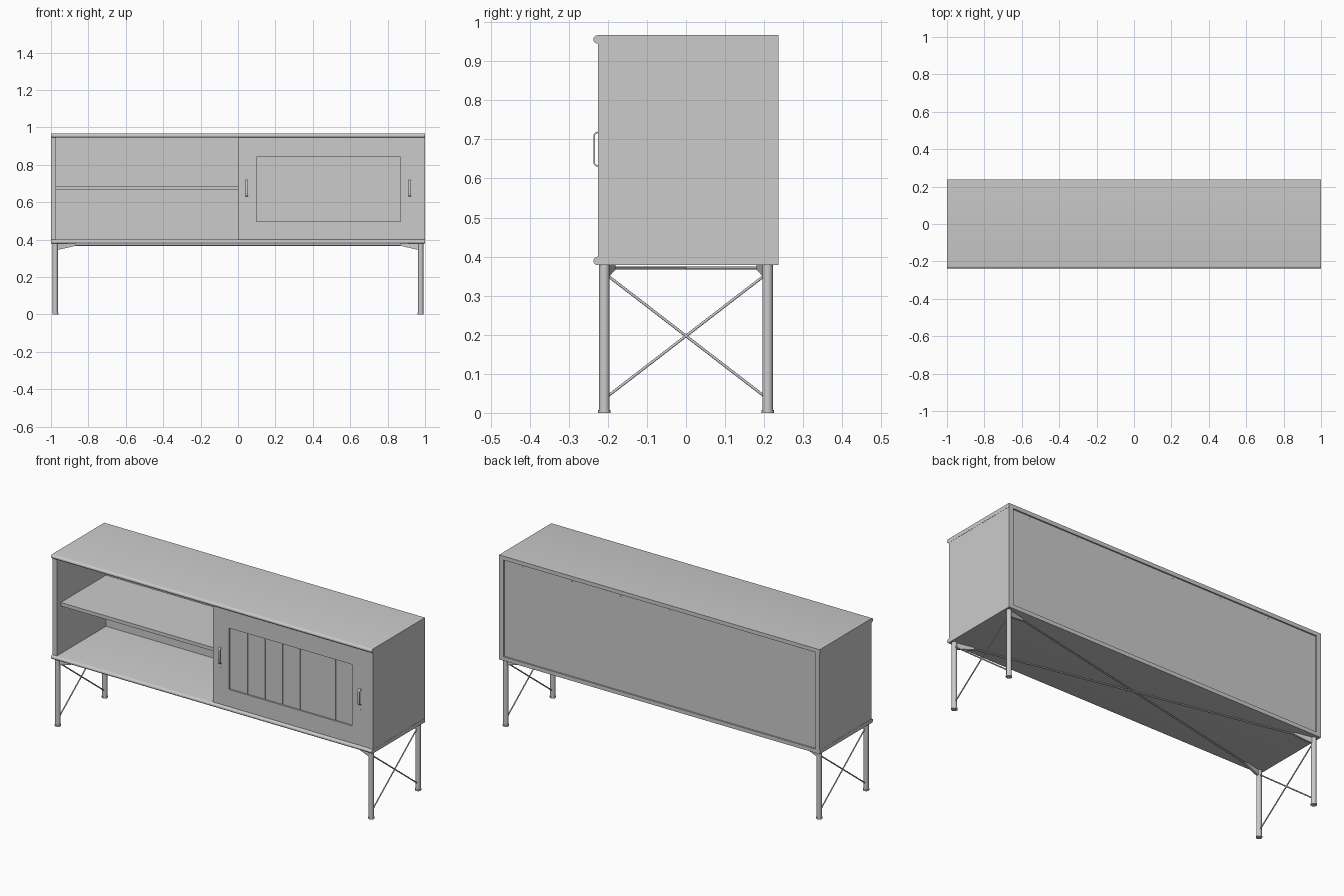
import bpy, bmesh, math
from mathutils import Vector, Matrix

if "Cube" in bpy.data.objects:
    bpy.data.objects.remove(bpy.data.objects["Cube"], do_unlink=True)

grey = bpy.data.materials.new("plain_grey")
grey.use_nodes = True
GREY = (0.6, 0.6, 0.6, 1)
grey.diffuse_color = GREY
grey.node_tree.nodes["Principled BSDF"].inputs["Base Color"].default_value = GREY


def finish(bm, name, smooth=False):
    bmesh.ops.recalc_face_normals(bm, faces=bm.faces)
    me = bpy.data.meshes.new(name)
    bm.to_mesh(me)
    bm.free()
    me.materials.append(grey)
    ob = bpy.data.objects.new(name, me)
    bpy.context.collection.objects.link(ob)
    if smooth:
        bpy.ops.object.select_all(action='DESELECT')
        ob.select_set(True)
        bpy.context.view_layer.objects.active = ob
        bpy.ops.object.shade_smooth_by_angle(angle=math.radians(40))
    return ob


def box(name, x, y, z):
    bm = bmesh.new()
    size = [b - a for a, b in (x, y, z)]
    mid = [(a + b) / 2 for a, b in (x, y, z)]
    bmesh.ops.create_cube(bm, size=1, matrix=Matrix.Translation(mid) @ Matrix.Diagonal((*size, 1)))
    return finish(bm, name)


def rod(name, a, b, r, sides=16):
    a, b = Vector(a), Vector(b)
    d = b - a
    bm = bmesh.new()
    m = Matrix.Translation((a + b) / 2) @ d.to_track_quat('Z', 'Y').to_matrix().to_4x4()
    bmesh.ops.create_cone(bm, cap_ends=True, segments=sides, radius1=r, radius2=r, depth=d.length, matrix=m)
    return finish(bm, name, True)


def extrude(name, pts, along, smooth=False):
    """Closed outline of 3D points, extruded along a vector."""
    bm = bmesh.new()
    face = bm.faces.new([bm.verts.new(p) for p in pts])
    new = bmesh.ops.extrude_face_region(bm, geom=[face])["geom"]
    bmesh.ops.translate(bm, vec=along, verts=[v for v in new if isinstance(v, bmesh.types.BMVert)])
    return finish(bm, name, smooth)


FRONT, BACK = -0.225, 0.237
LOW, HIGH = 0.40, 0.945      # inside of the case
INNER = 0.972                # inner face of the sides


# Top and bottom boards with a rounded front edge
def board(name, z0, z1):
    r = (z1 - z0) / 2
    pts = [(-1, BACK, z0), (-1, BACK, z1)]
    for i in range(9):
        t = math.pi * i / 8
        pts.append((-1, -BACK + r - r * math.sin(t), z0 + r + r * math.cos(t)))
    extrude(name, pts, (2, 0, 0), True)


board("top_board", HIGH, 0.967)
board("bottom_board", 0.378, LOW)

# Case
for s, side in ((1, "left"), (-1, "right")):
    box(side + "_side_panel", sorted((s * INNER, s * 0.999)), (FRONT, BACK), (LOW, HIGH))
box("back_panel", (-INNER, INNER), (0.213, 0.229), (LOW, HIGH))
box("divider", (0.002, 0.027), (-0.19, 0.213), (LOW, HIGH))
box("open_shelf", (-INNER, 0.002), (-0.19, 0.213), (0.668, 0.688))
box("hidden_shelf", (0.027, INNER), (-0.19, 0.213), (0.668, 0.688))

# Nails along the top of the back panel
for i in range(6):
    x = 0.86 - 0.306 * i
    rod("back_nail", (x, 0.228, 0.934), (x, 0.231, 0.934), 0.003, 8)

# Sliding door: frame and planked panel
DOOR = (-0.223, -0.203)
P0, P1, PB, PT = 0.1, 0.868, 0.497, 0.843
box("door_inner_stile", (0, P0), DOOR, (LOW, HIGH))
box("door_outer_stile", (P1, INNER), DOOR, (LOW, HIGH))
box("door_top_rail", (P0, P1), DOOR, (PT, HIGH))
box("door_bottom_rail", (P0, P1), DOOR, (LOW, PB))
box("door_panel_backing", (P0, P1), (-0.21, -0.203), (PB, PT))
w = (P1 - P0) / 7
for i in range(7):
    box("door_plank", (P0 + i * w + 0.0012, P0 + (i + 1) * w - 0.0012), (-0.214, -0.21), (PB, PT))


# Bow handles: bent flat strip with rounded corners
def handle(x):
    outline = []
    for inset, order in ((0.0, 1), (0.004, -1)):
        r = 0.012 - inset
        path = [(DOOR[0], 0.63 + inset)]
        for zc, start in ((0.642, -90), (0.708, 0)):
            for k in range(5):
                t = math.radians(start + 22.5 * k)
                path.append((-0.225 - r * math.cos(t), zc + r * math.sin(t)))
        path.append((DOOR[0], 0.72 - inset))
        outline += path[::order]
    extrude("door_handle", [(x - 0.007, y, z) for y, z in outline], (0.014, 0, 0), True)
    rod("handle_screw", (x, DOOR[0], 0.603), (x, DOOR[0] - 0.002, 0.603), 0.004, 10)


for hx in (0.047, 0.918):
    handle(hx)

# Legs, feet and diagonal corner gussets
LX, LY = 0.977, 0.209
for sx in (1, -1):
    for sy in (1, -1):
        x, y = sx * LX, sy * LY
        rod("leg", (x, y, 0.006), (x, y, 0.378), 0.0135, 24)
        rod("foot", (x, y, 0), (x, y, 0.008), 0.016, 24)
        d = Vector((-x, -y, 0)).normalized()
        n = Vector((-d.y, d.x, 0))
        base = Vector((x, y, 0)) - n * 0.006
        outline = [base + d * a + Vector((0, 0, z)) for a, z in
                   ((0.005, 0.345), (0.035, 0.35), (0.11, 0.367), (0.11, 0.378), (0.005, 0.378))]
        extrude("corner_gusset", outline, n * 0.012)
    # Crossed rods between the legs at each end
    for s in (1, -1):
        rod("end_cross_rod", (sx * LX, -s * 0.2, 0.043), (sx * LX, s * 0.2, 0.351), 0.0035, 10)

# Long crossed rods under the bottom board
for s in (1, -1):
    rod("under_cross_rod", (-LX, -s * LY, 0.371), (LX, s * LY, 0.371), 0.004, 10)
